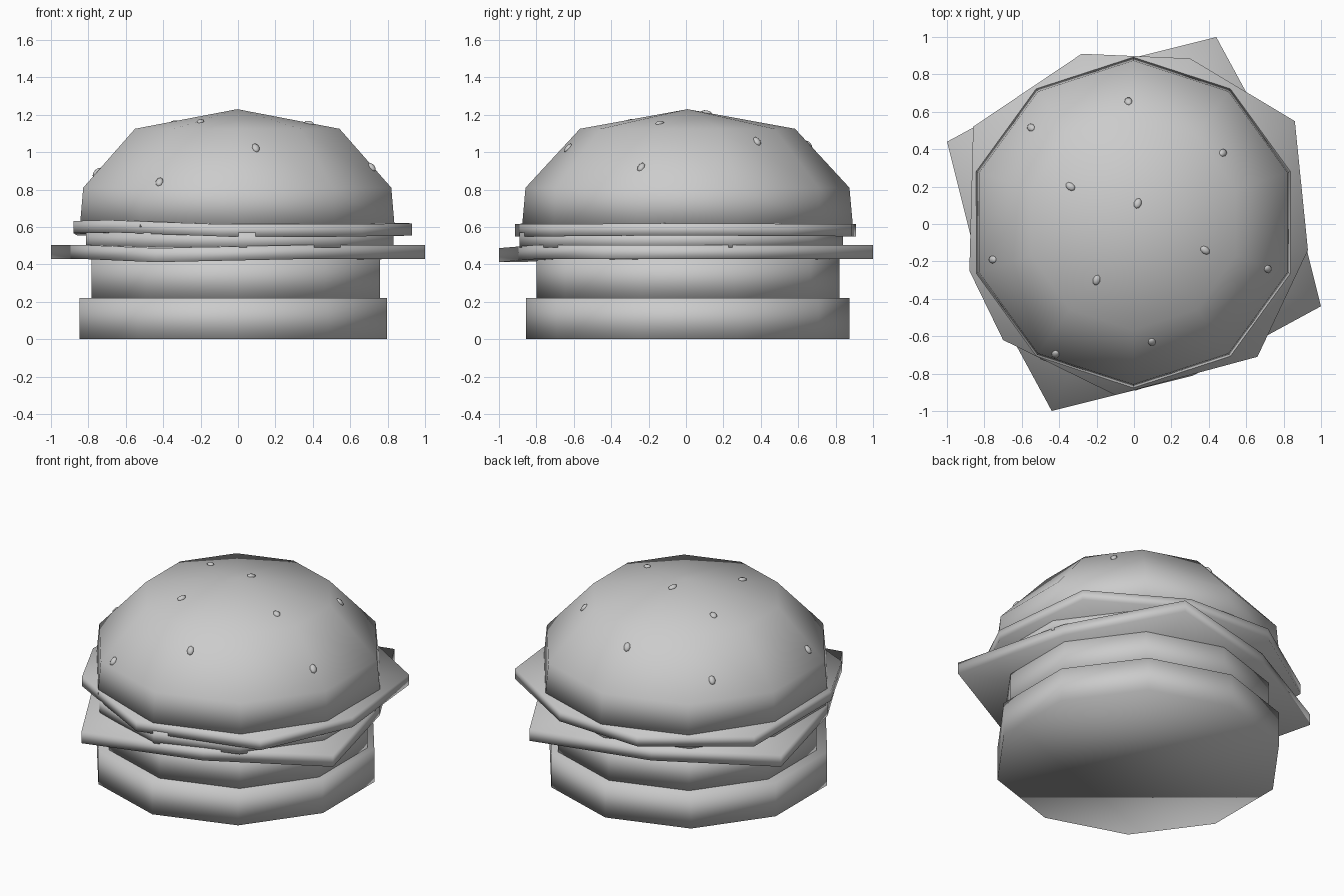
import bpy, bmesh
from math import sin, cos, radians, pi
from mathutils import Vector
from mathutils.bvhtree import BVHTree

if "Cube" in bpy.data.objects:
    bpy.data.objects.remove(bpy.data.objects["Cube"])


def finish(name, bm, smooth=True):
    bmesh.ops.recalc_face_normals(bm, faces=bm.faces)
    mesh = bpy.data.meshes.new(name)
    bm.to_mesh(mesh)
    for p in mesh.polygons:
        p.use_smooth = smooth
    obj = bpy.data.objects.new(name, mesh)
    bpy.context.collection.objects.link(obj)
    return obj


def turned(name, profile, cx, cy, sides=10):
    """Stack of ten-sided rings (radius, z); radius 0 makes a tip."""
    bm = bmesh.new()
    rings = []
    for r, z in profile:
        n = sides if r else 1
        rings.append([bm.verts.new((cx + r * sin(2 * pi * i / sides),
                                    cy + r * cos(2 * pi * i / sides), z)) for i in range(n)])
    for a, b in zip(rings, rings[1:]):
        for i in range(sides):
            j = (i + 1) % sides
            if len(b) == 1:
                bm.faces.new((a[i], a[j], b[0]))
            else:
                bm.faces.new((a[i], a[j], b[j], b[i]))
    for ring in (rings[0], rings[-1]):
        if len(ring) > 1:
            bm.faces.new(ring)
    return finish(name, bm)


def slice_of(name, outline, thickness):
    """Flat slice; outline points (x, y, z) give the underside and may droop."""
    bm = bmesh.new()
    low = [bm.verts.new(p) for p in outline]
    high = [bm.verts.new((x, y, z + thickness)) for x, y, z in outline]
    mid = Vector([sum(p[k] for p in outline) / len(outline) for k in range(3)])
    c0 = bm.verts.new(mid)
    c1 = bm.verts.new(mid + Vector((0, 0, thickness)))
    n = len(outline)
    for i in range(n):
        j = (i + 1) % n
        bm.faces.new((low[i], low[j], high[j], high[i]))
        bm.faces.new((low[j], low[i], c0))
        bm.faces.new((high[i], high[j], c1))
    return finish(name, bm)


# Bread, meat and tomato layers
turned("bottom_bun", [(0.865, 0), (0.865, 0.22)], -0.025, 0.01)
turned("patty", [(0.81, 0.22), (0.81, 0.44)], -0.012, 0.01)
turned("tomato", [(0.865, 0.49), (0.865, 0.57)], 0.01, -0.025)
top_bun = turned("top_bun", [(0.885, 0.6), (0.866, 0.81), (0.575, 1.125), (0, 1.23)], -0.004, 0.008)

# Cheese slice: four long corners, one drooping at the front
cheese = []
for i in range(8):
    a = radians(66.25 + 45 * i)
    r = 0.87 if i % 2 else 1.092
    cheese.append((r * cos(a), r * sin(a), 0.412 if i == 4 else 0.428))
slice_of("cheese", cheese, 0.075)

# Lettuce leaf: irregular nine-sided outline, lifted at the front left
slice_of("lettuce", [(-0.28, 0.91, 0.55), (0.30, 0.885, 0.55), (0.86, 0.55, 0.552),
                     (0.93, -0.14, 0.555), (0.66, -0.71, 0.55), (-0.10, -0.915, 0.55),
                     (-0.70, -0.62, 0.572), (-0.88, -0.25, 0.567), (-0.86, 0.52, 0.555)], 0.065)

# Sesame seeds pressed into the top bun surface
bm = bmesh.new()
bm.from_mesh(top_bun.data)
tree = BVHTree.FromBMesh(bm)
bm.free()
spots = [(-0.03, 0.655), (-0.55, 0.515), (0.475, 0.38), (-0.34, 0.20), (0.02, 0.11), (0.38, -0.14),
         (0.715, -0.24), (-0.755, -0.19), (-0.20, -0.30), (0.095, -0.63), (-0.42, -0.695)]
bm = bmesh.new()
for x, y in spots:
    hit, normal, _, _ = tree.ray_cast(Vector((x, y, 2)), Vector((0, 0, -1)))
    new = bmesh.ops.create_uvsphere(bm, u_segments=8, v_segments=5, radius=1)["verts"]
    turn = normal.to_track_quat('Z', 'Y')
    for v in new:
        v.co = hit + turn @ Vector((v.co.x * 0.021, v.co.y * 0.03, v.co.z * 0.014))
finish("sesame_seeds", bm)
